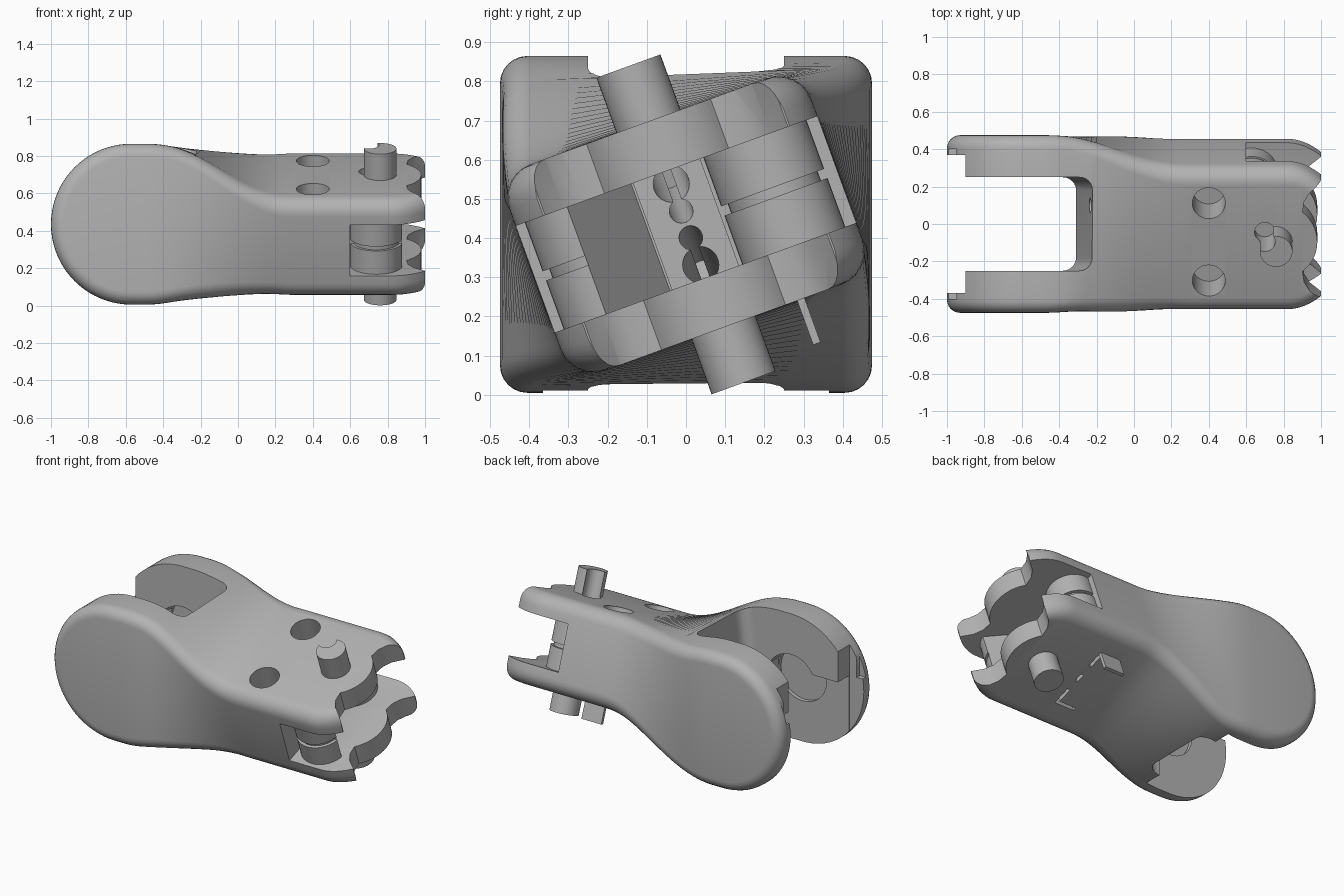
import bpy, bmesh, math
from mathutils import Matrix, Vector

if "Cube" in bpy.data.objects:
    bpy.data.objects.remove(bpy.data.objects["Cube"])

mat = bpy.data.materials.new("matte_grey")
mat.use_nodes = True
GREY = (0.45, 0.45, 0.45, 1)
mat.diffuse_color = GREY
mat.node_tree.nodes["Principled BSDF"].inputs["Base Color"].default_value = GREY

MID = 0.435                      # height of the long axis
TWIST = math.radians(20)         # roll of the clevis end
LEVEL = Matrix.Translation((0, 0, MID))
ROLLED = LEVEL @ Matrix.Rotation(TWIST, 4, 'X')
SLOPED = LEVEL.copy()
SLOPED[0][2] = 0.11              # leans the slot wall forward with height


def make(name, bm, frame):
    bmesh.ops.recalc_face_normals(bm, faces=bm.faces)
    me = bpy.data.meshes.new(name)
    bm.to_mesh(me)
    bm.free()
    me.transform(frame)
    me.materials.append(mat)
    ob = bpy.data.objects.new(name, me)
    bpy.context.collection.objects.link(ob)
    return ob


def box(name, lo, hi, frame=LEVEL, round_corners=0):
    bm = bmesh.new()
    bmesh.ops.create_cube(bm, size=1)
    lo, hi = Vector(lo), Vector(hi)
    for v in bm.verts:
        v.co = [(lo[i] + hi[i]) / 2 + v.co[i] * (hi[i] - lo[i]) for i in range(3)]
    if round_corners:
        upright = [e for e in bm.edges
                   if abs(e.verts[0].co.z - e.verts[1].co.z) > 0.1]
        bmesh.ops.bevel(bm, geom=upright, offset=round_corners, segments=6,
                        profile=0.5, affect='EDGES')
    return make(name, bm, frame)


def rod(name, centre, radius, length, axis='Z', frame=LEVEL):
    turn = {'X': Matrix.Rotation(math.pi / 2, 4, 'Y'),
            'Y': Matrix.Rotation(math.pi / 2, 4, 'X'), 'Z': Matrix()}[axis]
    bm = bmesh.new()
    bmesh.ops.create_cone(bm, cap_ends=True, segments=40, radius1=radius,
                          radius2=radius, depth=length,
                          matrix=Matrix.Translation(centre) @ turn)
    return make(name, bm, frame)


def prism(name, outline, half_depth):
    """Extrude a plan outline through the rolled end."""
    bm = bmesh.new()
    face = bm.faces.new([bm.verts.new((x, v, -half_depth)) for x, v in outline])
    grown = bmesh.ops.extrude_face_region(bm, geom=[face])
    bmesh.ops.translate(bm, vec=(0, 0, 2 * half_depth),
                        verts=[g for g in grown["geom"] if isinstance(g, bmesh.types.BMVert)])
    return make(name, bm, ROLLED)


def boolean(target, tool):
    mod = target.modifiers.new("cut", 'BOOLEAN')
    mod.object, mod.operation, mod.solver = tool, 'DIFFERENCE', 'EXACT'
    bpy.context.view_layer.objects.active = target
    bpy.ops.object.modifier_apply(modifier=mod.name)
    bpy.data.objects.remove(tool)


def ease(x, a, b):
    t = min(1, max(0, (x - a) / (b - a)))
    return t * t * (3 - 2 * t)


# Body: round nose lofted into a rolled, slimmer block
NOSE = -0.57
ARC = 6


def ring(width, height, radius):
    """Half profile as (across, height) pairs with filleted ends."""
    side = []
    for k in range(ARC + 1):
        a = math.pi / 2 * k / ARC
        side.append((width - radius + radius * math.cos(a),
                     height - radius + radius * math.sin(a)))
    return side + [(-y, h) for y, h in reversed(side)]


bm = bmesh.new()
loops = []
for step in range(20, 0, -1):                 # nose, swept round its pivot
    a = math.pi / 2 * step / 20
    half = ring(0.475, 0.43, 0.07)
    pts = [(NOSE - h * math.sin(a), y, s * h * math.cos(a))
           for s in (1, -1) for y, h in (half if s > 0 else half[::-1])]
    loops.append([bm.verts.new(p) for p in pts])
STEPS = 60
for i in range(STEPS + 1):                    # twisted neck and block
    x = NOSE + (1.02 - NOSE) * i / STEPS
    t = ease(x, -0.49, 0.23)
    tip = max(0, (x - 0.82) / 0.18) ** 2
    half = ring(0.475 - 0.065 * t - 0.075 * tip, 0.43 - 0.15 * t, 0.07 + 0.02 * t)
    roll = Matrix.Rotation(TWIST * ease(x, -0.37, 0.3), 4, 'X')
    pts = [roll @ Vector((x, y, s * h))
           for s in (1, -1) for y, h in (half if s > 0 else half[::-1])]
    loops.append([bm.verts.new(p) for p in pts])
for a, b in zip(loops, loops[1:]):
    for j in range(len(a)):
        k = (j + 1) % len(a)
        bm.faces.new((a[j], a[k], b[k], b[j]))
bm.faces.new(loops[-1])
bmesh.ops.remove_doubles(bm, verts=bm.verts, dist=0.0001)
body = make("twisted_link_body", bm, LEVEL)

# Fork slot between the two cheeks, with a leaning back wall
boolean(body, box("slot", (-1.5, -0.25, -0.7), (-0.265, 0.25, 0.7), SLOPED, 0.07))
# Stepped lips, round pockets and lower recesses inside the cheeks
boolean(body, box("lip", (-1.2, -0.37, -0.7), (-0.9, 0.37, 0.7)))
boolean(body, box("lip_edge", (-1.2, -0.40, 0.08), (-0.95, 0.40, 0.7)))
boolean(body, rod("pocket", (NOSE, 0, 0), 0.17, 0.78, 'Y'))
boolean(body, box("recess", (-1.2, -0.365, -0.7), (-0.4, 0.365, 0.08)))
boolean(body, rod("slot_cable_hole", (-0.2, 0.1, 0.28), 0.04, 0.3, 'X'))

# Clevis gap between the two end plates
boolean(body, box("gap", (0.6, -0.6, -0.145), (1.3, 0.6, 0.145), ROLLED))
boolean(body, box("gap_back", (0.56, -0.09, -0.145), (0.7, 0.09, 0.145), ROLLED))

# Scalloped outline of the plate tips
edge = [(1.0, 0.6), (1.0, 0.33), (0.94, 0.28), (0.91, 0.23)]
bulge = [(0.76 + 0.22 * math.cos(a), 0.22 * math.sin(a))
         for a in [math.radians(50 - 5 * i) for i in range(21)]]
outline = [(1.3, 0.6)] + edge + bulge + [(x, -v) for x, v in reversed(edge)] + [(1.3, -0.6)]
boolean(body, prism("tip_cutter", outline, 0.6))

# Top holes, slanting cable holes in the gap wall and bottom slits
for s in (1, -1):
    boolean(body, rod("top_hole", (0.4, s * 0.22, 0.25), 0.088, 0.4, frame=ROLLED))
    for radius, offset in ((0.046, 0.11), (0.03, 0.036)):
        slant = (ROLLED @ Matrix.Translation((0.56, 0, s * offset))
                 @ Matrix.Rotation(s * math.radians(12), 4, 'Y'))
        boolean(body, rod("cable_hole", (-0.2, 0, 0), radius, 0.5, 'X', slant))
    boolean(body, box("slit", (0.48, s * 0.16 - 0.06, -0.4),
                      (0.5, s * 0.16 + 0.06, -0.23), ROLLED))
    boolean(body, box("slit_leg", (0.36, s * 0.21 - 0.01, -0.4),
                      (0.5, s * 0.21 + 0.01, -0.23), ROLLED))
boolean(body, box("mid_slit", (0.48, -0.03, -0.4), (0.5, 0.03, -0.23), ROLLED))

# Pivot studs, the upper one with a round bite
upper = rod("upper_pivot_stud", (0.76, 0, 0.31), 0.087, 0.24, frame=ROLLED)
lower = rod("lower_pivot_stud", (0.76, 0, -0.31), 0.087, 0.24, frame=ROLLED)
for target in (upper, body):
    boolean(target, rod("bite", (0.70, 0.055, 0.35), 0.055, 0.3, frame=ROLLED))

# Grooved posts between the plates: a shallow one and a deep one
parts = [body, upper, lower]
for name, x, v in (("left_post", 0.63, 0.24), ("right_post", 0.74, -0.245)):
    post = rod(name, (x, v, 0), 0.14, 0.30, frame=ROLLED)
    groove = rod("groove", (x, v, 0), 0.2, 0.025, frame=ROLLED)
    boolean(groove, rod("groove_core", (x, v, 0), 0.122, 0.1, frame=ROLLED))
    boolean(post, groove)
    parts.append(post)
# The deep post is sliced flat and backed by a sloping web
boolean(parts[-1], box("post_slice", (0.5, -0.27, -0.3), (1.0, 0, 0.3), ROLLED))
parts.append(prism("post_web", [(0.875, -0.27), (0.59, -0.09), (0.59, -0.27)], 0.147))

# Smooth rounded surfaces, keep edges crisp
bpy.ops.object.select_all(action='DESELECT')
for ob in parts:
    ob.select_set(True)
bpy.context.view_layer.objects.active = body
bpy.ops.object.shade_smooth_by_angle(angle=math.radians(30))
